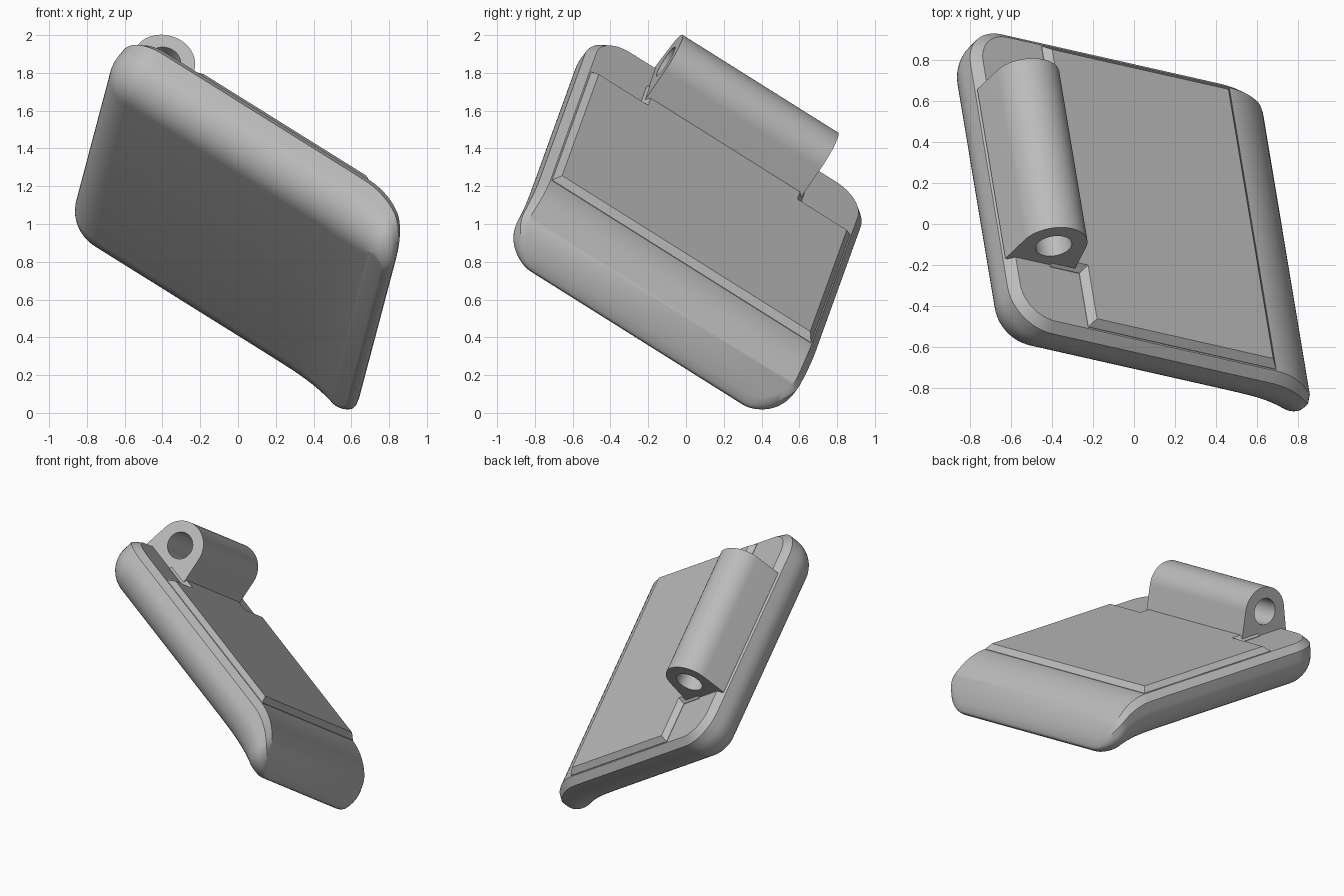
import bpy, bmesh, math
from mathutils import Matrix, Vector

if "Cube" in bpy.data.objects:
    bpy.data.objects.remove(bpy.data.objects["Cube"], do_unlink=True)

# One plain grey material
grey = bpy.data.materials.new("plain_grey")
grey.use_nodes = True
colour = (0.5, 0.5, 0.5, 1)
grey.diffuse_color = colour
grey.node_tree.nodes["Principled BSDF"].inputs["Base Color"].default_value = colour

# Tilted frame: length runs to the lip, width along the hinge pin, up out of the lid
length = Vector((0.833, -0.188, -0.52)).normalized()
width = Vector((-0.134, 0.8375, -0.53))
width = (width - length * width.dot(length)).normalized()
up = length.cross(width)
frame = Matrix((length, width, up)).transposed().to_4x4()
frame.translation = width * -0.523


def finish(name, bm, angle=30):
    bmesh.ops.recalc_face_normals(bm, faces=bm.faces)
    mesh = bpy.data.meshes.new(name)
    bm.to_mesh(mesh)
    bm.free()
    mesh.materials.append(grey)
    obj = bpy.data.objects.new(name, mesh)
    bpy.context.collection.objects.link(obj)
    obj.matrix_world = frame
    bpy.ops.object.select_all(action="DESELECT")
    obj.select_set(True)
    bpy.context.view_layer.objects.active = obj
    bpy.ops.object.shade_smooth_by_angle(angle=math.radians(angle))
    return obj


# Lid body dimensions
BACK, TIP, HALF = -1.444, 0.435, 0.87
FLAT, BASE, THICK = 0.835, 0.53, 0.305
CORNER, FILLET, CHAMFER = 0.22, 0.2, 0.045
BEND, BEND_R = 0.06, 0.39


def top_height(x):
    d = max(0, x - BEND)
    return FLAT - BEND_R + math.sqrt(BEND_R ** 2 - d * d)


def base_height(x):
    return BASE - 0.045 * (max(0, x + 0.1) / (TIP + 0.1)) ** 2


# Half outline of the lid: position and outward direction, back corner to lip
outline = []
for i in range(13):
    t = math.radians(90 * i / 12)
    outline.append((BACK + CORNER * (1 - math.sin(t)), HALF - CORNER * (1 - math.cos(t)),
                    -math.sin(t), math.cos(t)))
outline.reverse()
lip_start = TIP - 0.14
outline += [(-0.1, HALF, 0, 1), (0, HALF, 0, 1)]
outline += [(BEND + (lip_start - BEND) * i / 8, HALF, 0, 1) for i in range(8)]
for i in range(13):
    t = math.radians(90 * i / 12)
    outline.append((lip_start + 0.14 * math.sin(t), HALF - 0.2 * (1 - math.cos(t)),
                    math.sin(t), math.cos(t)))

# Edge section: rounded underside, straight wall, chamfered rim
layers = []
for i in range(13):
    t = math.radians(90 * i / 12)
    layers.append((FILLET * (1 - math.sin(t)), FILLET * (1 - math.cos(t))))
layers += [(0, THICK - CHAMFER), (CHAMFER, THICK)]

bm = bmesh.new()
rings = []
for x, y, nx, ny in outline:
    thin = (top_height(x) - base_height(x)) / THICK
    right, left = [], []
    for inset, height in layers:
        px, py = x - nx * inset * thin, y - ny * inset * thin
        low = base_height(px)
        pz = low + (top_height(px) - low) * height / THICK
        right.append(bm.verts.new((px, py, pz)))
        left.append(bm.verts.new((px, -py, pz)))
    rings.append(right + left[::-1])
count = len(rings[0])
for a, b in zip(rings, rings[1:]):
    for i in range(count):
        j = (i + 1) % count
        bm.faces.new((a[i], a[j], b[j], b[i]))
for ring in (rings[0], rings[-1]):
    for i in range(len(layers) - 1):
        bm.faces.new((ring[i], ring[i + 1], ring[count - 2 - i], ring[count - 1 - i]))
finish("lid_body", bm)

# Raised panel with a tongue reaching under the hinge barrel
X0, X1, SIDE, TONGUE, BEVEL = -1.03, 0.07, 0.817, 0.505, 0.034
half = [(X1, SIDE), (X0, SIDE), (X0, TONGUE), (-1.2, TONGUE)]
inner = [(X1 - BEVEL, SIDE - BEVEL), (X0 + BEVEL, SIDE - BEVEL),
         (X0 + BEVEL, TONGUE - BEVEL), (-1.2, TONGUE - BEVEL)]
bm = bmesh.new()
loops = []
for pts, z in ((half, 0.8), (half, FLAT + 0.003), (inner, 0.873)):
    full = pts + [(x, -y) for x, y in reversed(pts)]
    loops.append([bm.verts.new((x, y, z)) for x, y in full])
for a, b in zip(loops, loops[1:]):
    for i in range(len(a)):
        j = (i + 1) % len(a)
        bm.faces.new((a[i], a[j], b[j], b[i]))
bm.faces.new(loops[0])
bm.faces.new(loops[-1])
finish("raised_panel", bm, 15)

# Hinge barrel: round top, straight back, flared front, open pin hole
PIN_X, PIN_Z, BARREL_R, HOLE_R, BARREL_HALF = -1.274, 0.986, 0.167, 0.09, 0.492
outer, hole = [], []
for i in range(31):
    t = math.radians(15 + 165 * i / 30)
    outer.append((BARREL_R * math.cos(t), BARREL_R * math.sin(t)))
    hole.append(t)
for i in range(32):
    outer.append((-BARREL_R + (BARREL_R + 0.225) * i / 31, -0.18))
    hole.append(math.radians(180 + 195 * (i + 1) / 33))
bore = [(HOLE_R * math.cos(t), HOLE_R * math.sin(t)) for t in hole]
bm = bmesh.new()
loops = []
for pts, y in ((outer, -1), (outer, 1), (bore, 1), (bore, -1)):
    loops.append([bm.verts.new((PIN_X + x, y * BARREL_HALF, PIN_Z + z)) for x, z in pts])
for a, b in zip(loops, loops[1:] + loops[:1]):
    for i in range(len(a)):
        j = (i + 1) % len(a)
        bm.faces.new((a[i], a[j], b[j], b[i]))
finish("hinge_barrel", bm)
